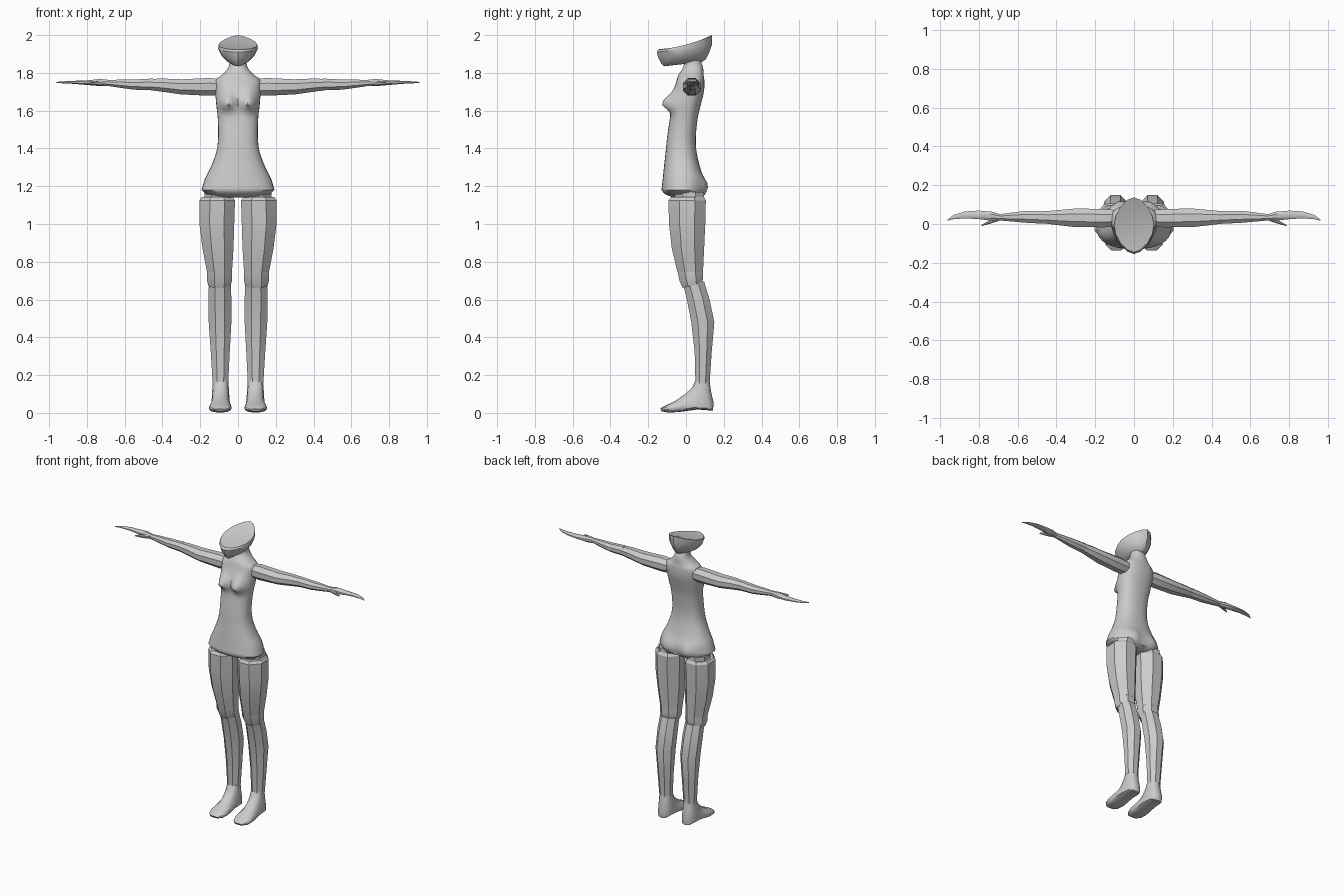
import bpy, bmesh, math
from mathutils import Vector


def loft(name, rings, n=8, e=1.0, angle=30, edit=None):
    """Skin a list of (centre, u, v) rings with n sides and cap both ends."""
    bm = bmesh.new()
    off = math.pi / n if n == 8 else 0
    grow = 1 / math.cos(off) if off else 1      # flats of an octagon reach the full width
    shape = []
    for i in range(n):
        a = 2 * math.pi * i / n + off
        c, s = math.cos(a), math.sin(a)
        shape.append((math.copysign(abs(c) ** e, c) * grow, math.copysign(abs(s) ** e, s) * grow))
    loops = [[bm.verts.new(Vector(c) + Vector(u) * p + Vector(v) * q) for p, q in shape]
             for c, u, v in rings]
    for a, b in zip(loops, loops[1:]):
        for i in range(n):
            j = (i + 1) % n
            bm.faces.new((a[i], a[j], b[j], b[i]))
    first = bm.faces.new(loops[0])
    bm.faces.new(loops[-1])
    if edit:
        edit(bm, loops, first)
    bmesh.ops.recalc_face_normals(bm, faces=bm.faces[:])
    me = bpy.data.meshes.new(name)
    bm.to_mesh(me)
    bm.free()
    ob = bpy.data.objects.new(name, me)
    bpy.context.collection.objects.link(ob)
    bpy.ops.object.select_all(action='DESELECT')
    ob.select_set(True)
    bpy.context.view_layer.objects.active = ob
    bpy.ops.object.shade_smooth_by_angle(angle=math.radians(angle))
    return ob


def slices(rows, s=1):
    """Rings from (centre x, half width, front y, front z, back y, back z)."""
    return [((s * x, (fy + by) / 2, (fz + bz) / 2), (w, 0, 0), (0, (by - fy) / 2, (bz - fz) / 2))
            for x, w, fy, fz, by, bz in rows]


def along_x(rows, s):
    """Rings from (x, y, z, y radius, z radius)."""
    return [((s * x, y, z), (0, ry, 0), (0, 0, rz)) for x, y, z, ry, rz in rows]


def smooth_rows(rows, k=3):
    """Catmull-Rom interpolation of table rows."""
    out = []
    for i in range(len(rows) - 1):
        p = [rows[max(0, min(len(rows) - 1, i + d))] for d in (-1, 0, 1, 2)]
        for t in (j / k for j in range(k)):
            out.append([b + 0.5 * t * (c - a + t * (2 * a - 5 * b + 4 * c - d + t * (3 * (b - c) + d - a)))
                        for a, b, c, d in zip(*p)])
    return out + [rows[-1]]


# Torso: z, half width, front y, back y
torso = [(1.87, .045, -.01, .075), (1.83, .05, -.015, .09), (1.79, .085, -.04, .093),
         (1.76, .12, -.05, .097), (1.70, .12, -.065, .095), (1.63, .115, -.075, .078),
         (1.56, .107, -.085, .062), (1.46, .105, -.10, .052), (1.38, .115, -.108, .056),
         (1.30, .145, -.117, .075), (1.24, .175, -.123, .092), (1.18, .193, -.13, .095)]


def torso_form(bm, loops, first):
    for v in bm.verts:
        x, y, z = v.co
        ax = abs(x)
        if y < -.01:    # bust with a crease between
            up = .055 if z > 1.635 else .032
            g = math.exp(-((ax - .057) / .04) ** 2 - ((z - 1.635) / up) ** 2)
            v.co.y -= .06 * g
        elif y > .03:   # buttocks
            v.co.y += .03 * math.exp(-((ax - .075) / .05) ** 2 - ((z - 1.2) / .045) ** 2)


rows = [(0, w, f, z, b, z) for z, w, f, b in smooth_rows(torso)]
rows += [(0, .17, -.115, 1.16, .095, 1.155), (0, .09, -.07, 1.14, .06, 1.14)]
loft("torso", slices(rows), n=32, e=.85, angle=50, edit=torso_form)


# Head: tilted, dished top above a tapering jaw
def head_form(bm, loops, first):
    for v in loops[0]:
        v.co.z -= .014 * abs(v.co.x) / .105
    top = bmesh.ops.poke(bm, faces=[first])["verts"][0]
    top.co = (0, 0, 1.94)


loft("head", slices([(0, .103, -.145, 1.925, .137, 2.0), (0, .105, -.155, 1.91, .137, 1.948),
                     (0, .088, -.147, 1.88, .122, 1.905), (0, .06, -.132, 1.852, .105, 1.872),
                     (0, .03, -.115, 1.835, .085, 1.858)]), n=16, e=1.15, angle=35, edit=head_form)

for s, side in ((1, "left"), (-1, "right")):
    # Arm
    loft(side + "_upper_arm", along_x([(.10, .03, 1.725, .042, .042), (.15, .03, 1.726, .047, .047),
                                       (.30, .032, 1.726, .048, .040), (.40, .033, 1.735, .038, .035),
                                       (.46, .034, 1.738, .031, .030)], s))
    loft(side + "_forearm", along_x([(.45, .034, 1.739, .033, .031), (.55, .037, 1.738, .031, .027),
                                     (.63, .036, 1.743, .023, .021), (.71, .034, 1.748, .014, .014)], s))
    loft(side + "_hand", along_x([(.69, .035, 1.747, .015, .017), (.73, .04, 1.749, .023, .019),
                                  (.80, .047, 1.748, .022, .012), (.87, .047, 1.75, .018, .008),
                                  (.93, .036, 1.75, .011, .005), (.962, .02, 1.75, .003, .002)], s))
    loft(side + "_thumb", along_x([(.70, .025, 1.747, .010, .012), (.74, .012, 1.745, .010, .011),
                                   (.787, -.008, 1.744, .003, .004)], s))
    # Leg
    loft(side + "_hip_joint", slices([(.105, .072, -.06, 1.17, .095, 1.17),
                                      (.105, .072, -.06, 1.12, .095, 1.12)], s))
    loft(side + "_thigh", slices([(.11, .082, -.08, 1.142, .095, 1.142), (.11, .094, -.093, 1.125, .105, 1.125),
                                  (.112, .092, -.09, 1.0, .102, 1.0), (.106, .082, -.075, .87, .096, .87),
                                  (.098, .066, -.045, .745, .09, .745)], s))
    loft(side + "_knee", slices([(.098, .066, -.045, .75, .089, .75), (.098, .067, -.035, .70, .09, .71),
                                 (.098, .058, -.018, .662, .085, .685)], s))
    loft(side + "_shin", slices([(.096, .058, -.015, .68, .096, .695), (.096, .061, .005, .60, .125, .60),
                                 (.095, .060, .028, .48, .15, .48), (.094, .050, .046, .32, .136, .32),
                                 (.093, .041, .05, .155, .125, .155)], s))
    # Foot: slices turn from the level ankle to the upright toe
    foot = [(.092, .040, .05, .17, .125, .17), (.092, .044, .03, .13, .132, .115),
            (.092, .047, -.005, .10, .147, .05), (.092, .050, -.03, .082, .142, .012),
            (.093, .056, -.06, .062, .06, .018), (.094, .060, -.095, .045, -.04, .004),
            (.094, .052, -.12, .034, -.095, .002), (.092, .030, -.137, .022, -.128, .008)]
    loft(side + "_foot", slices(foot, s), n=12, e=.8, angle=40)
